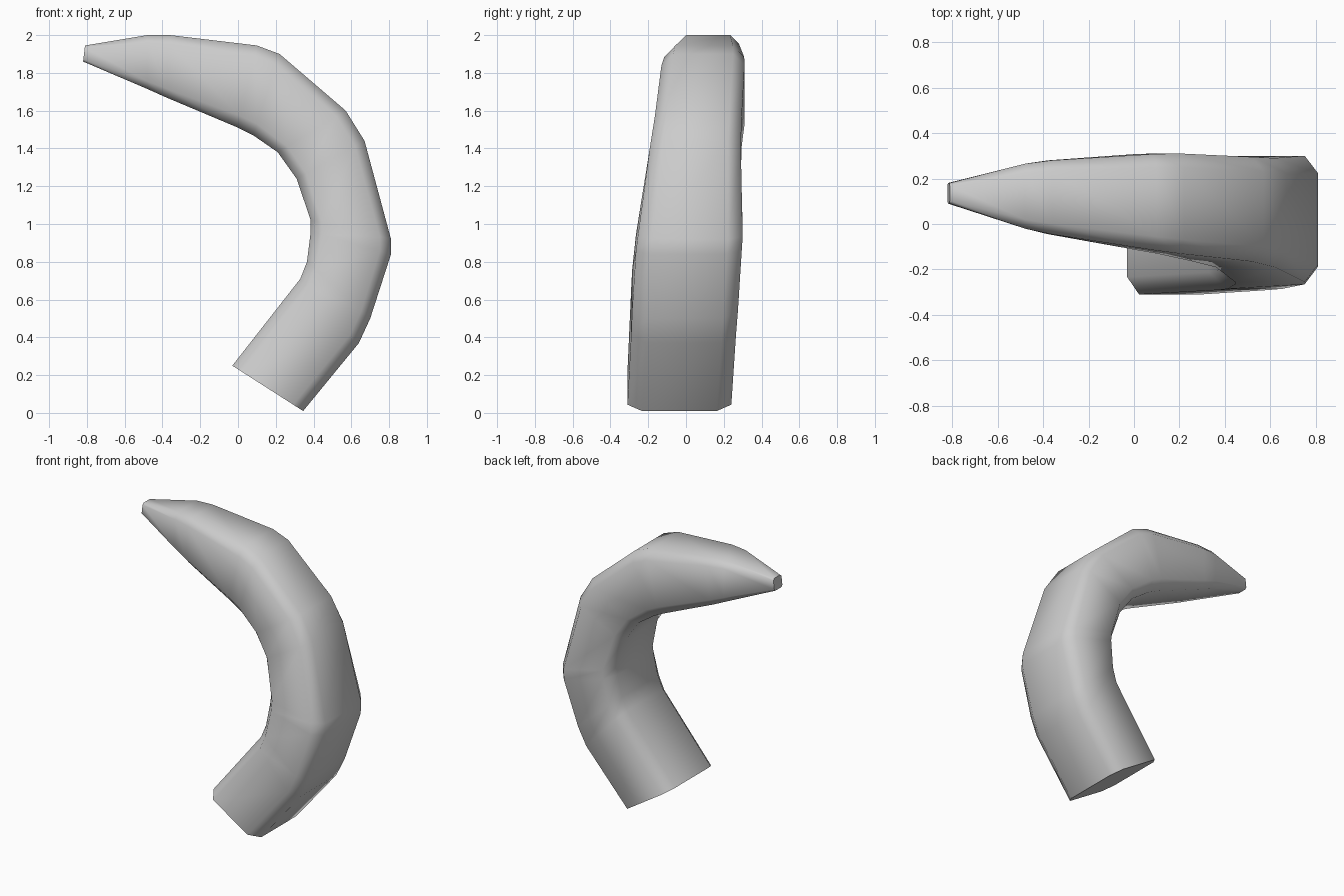
import bpy, bmesh
from mathutils import Vector

if "Cube" in bpy.data.objects:
    bpy.data.objects.remove(bpy.data.objects["Cube"])

# Cross-sections from base to tip: outer x,z / inner x,z / y min, y max
RINGS = [
    (0.345, 0.01, -0.03, 0.25, -0.31, 0.24),
    (0.64, 0.37, 0.33, 0.71, -0.29, 0.265),
    (0.70, 0.50, 0.365, 0.80, -0.285, 0.275),
    (0.81, 0.84, 0.385, 0.96, -0.265, 0.295),
    (0.81, 0.92, 0.385, 1.02, -0.255, 0.30),
    (0.67, 1.44, 0.31, 1.24, -0.19, 0.29),
    (0.57, 1.60, 0.21, 1.38, -0.165, 0.295),
    (0.22, 1.90, 0.08, 1.47, -0.13, 0.31),
    (0.10, 1.945, 0.00, 1.51, -0.115, 0.308),
    (-0.36, 2.00, -0.38, 1.67, -0.045, 0.28),
    (-0.48, 2.00, -0.48, 1.715, -0.02, 0.265),
    (-0.81, 1.945, -0.82, 1.86, 0.09, 0.18),
]

# Chamfered-rectangle profile: across the bend, across y
C = 0.14
PROFILE = [(0, C), (0, 1 - C), (C, 1), (1 - C, 1),
           (1, 1 - C), (1, C), (1 - C, 0), (C, 0)]


def add_ring(bm, ox, oz, ix, iz, y0, y1):
    outer, inner = Vector((ox, 0, oz)), Vector((ix, 0, iz))
    return [bm.verts.new(outer.lerp(inner, r) + Vector((0, y0 + (y1 - y0) * t, 0)))
            for r, t in PROFILE]


# Horn body: bridge neighbouring sections, close both ends
bm = bmesh.new()
rings = [add_ring(bm, *r) for r in RINGS]
n = len(PROFILE)
for a, b in zip(rings, rings[1:]):
    for i in range(n):
        j = (i + 1) % n
        bm.faces.new((a[i], a[j], b[j], b[i]))
bm.faces.new(rings[0])
bm.faces.new(rings[-1])
bmesh.ops.recalc_face_normals(bm, faces=bm.faces)

mesh = bpy.data.meshes.new("curved_horn")
bm.to_mesh(mesh)
bm.free()
horn = bpy.data.objects.new("curved_horn", mesh)
bpy.context.collection.objects.link(horn)

# Soft shading along the horn, crisp cut at the ends
bpy.context.view_layer.objects.active = horn
horn.select_set(True)
bpy.ops.object.shade_smooth_by_angle(angle=1.1)
